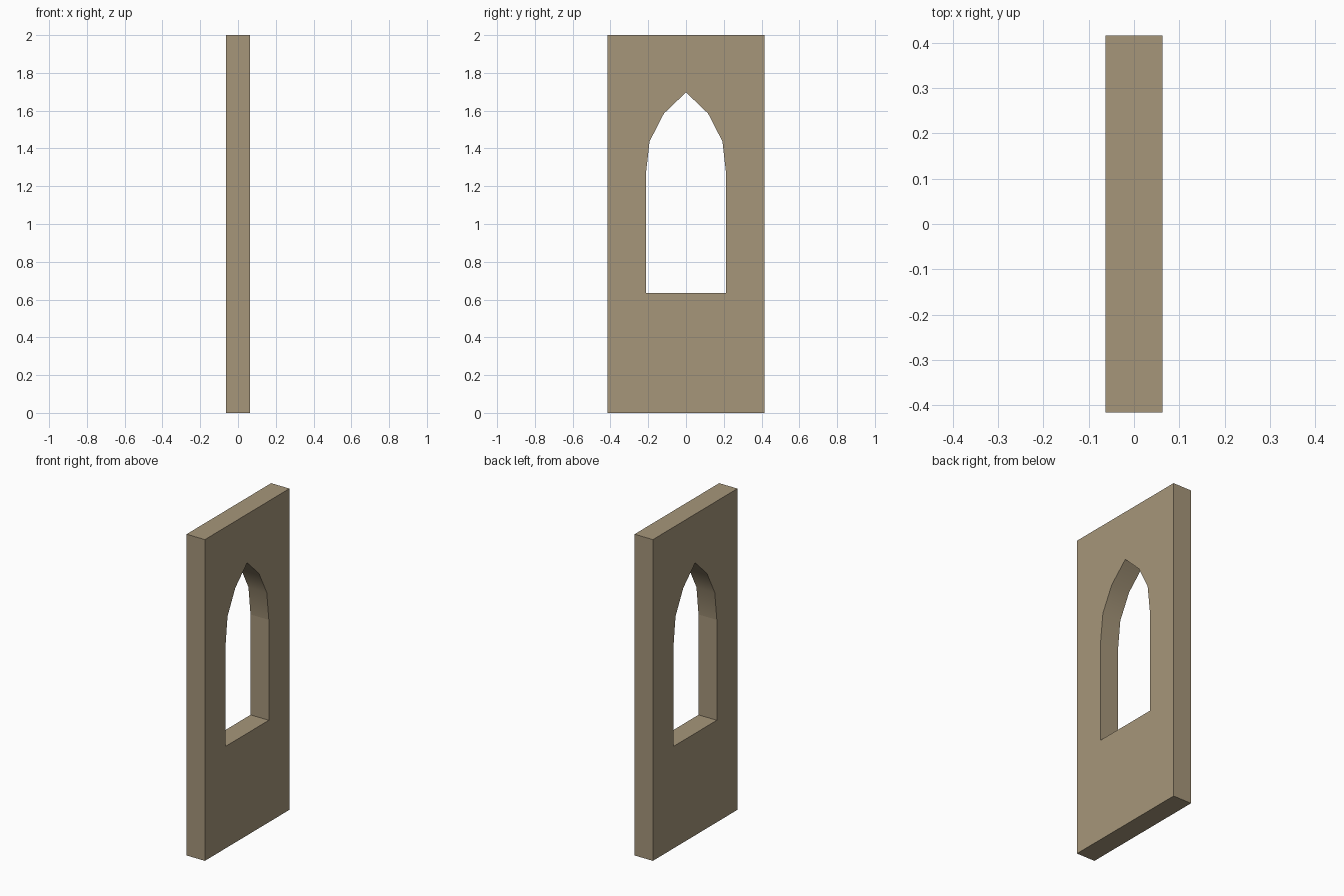
import bpy, bmesh

if "Cube" in bpy.data.objects:
    bpy.data.objects.remove(bpy.data.objects["Cube"])

HALF_W, HALF_T, HEIGHT = 0.416, 0.063, 2.0
SPRING = 1.26

# Outlines in (y, z): wall rectangle and pointed-arch window opening
wall = [(-HALF_W, 0), (HALF_W, 0), (HALF_W, HEIGHT), (-HALF_W, HEIGHT)]
side = [(0.213, 0.635), (0.213, SPRING), (0.193, 1.437), (0.117, 1.585)]
window = side + [(0, 1.697)] + [(-y, z) for y, z in reversed(side)]

bm = bmesh.new()


def add_loop(points):
    vs = [bm.verts.new((-HALF_T, y, z)) for y, z in points]
    return [bm.edges.new((vs[i], vs[(i + 1) % len(vs)])) for i in range(len(vs))]


# Fill between the outlines, then extrude through the wall thickness
edges = add_loop(wall) + add_loop(window)
bmesh.ops.triangle_fill(bm, edges=edges, use_beauty=True, use_dissolve=False)
ext = bmesh.ops.extrude_face_region(bm, geom=bm.faces[:], use_keep_orig=True)
moved = [g for g in ext["geom"] if isinstance(g, bmesh.types.BMVert)]
bmesh.ops.translate(bm, verts=moved, vec=(2 * HALF_T, 0, 0))
bmesh.ops.recalc_face_normals(bm, faces=bm.faces[:])

# Smooth curved arch soffit, crisp everywhere else
for f in bm.faces:
    c = f.calc_center_median()
    f.smooth = (abs(f.normal.x) < 0.5 and abs(c.y) < 0.3
                and SPRING < c.z < 1.75)
for e in bm.edges:
    inner = len(e.link_faces) == 2 and all(f.smooth for f in e.link_faces)
    apex = all(abs(v.co.y) < 0.001 for v in e.verts)
    e.smooth = inner and not apex

mesh = bpy.data.meshes.new("window_wall")
bm.to_mesh(mesh)
bm.free()

# Single stone colour
stone = bpy.data.materials.new("tan stone")
stone.diffuse_color = (0.38, 0.305, 0.195, 1)
stone.use_nodes = True
stone.node_tree.nodes["Principled BSDF"].inputs["Base Color"].default_value = stone.diffuse_color
mesh.materials.append(stone)
obj = bpy.data.objects.new("window_wall", mesh)
bpy.context.collection.objects.link(obj)
